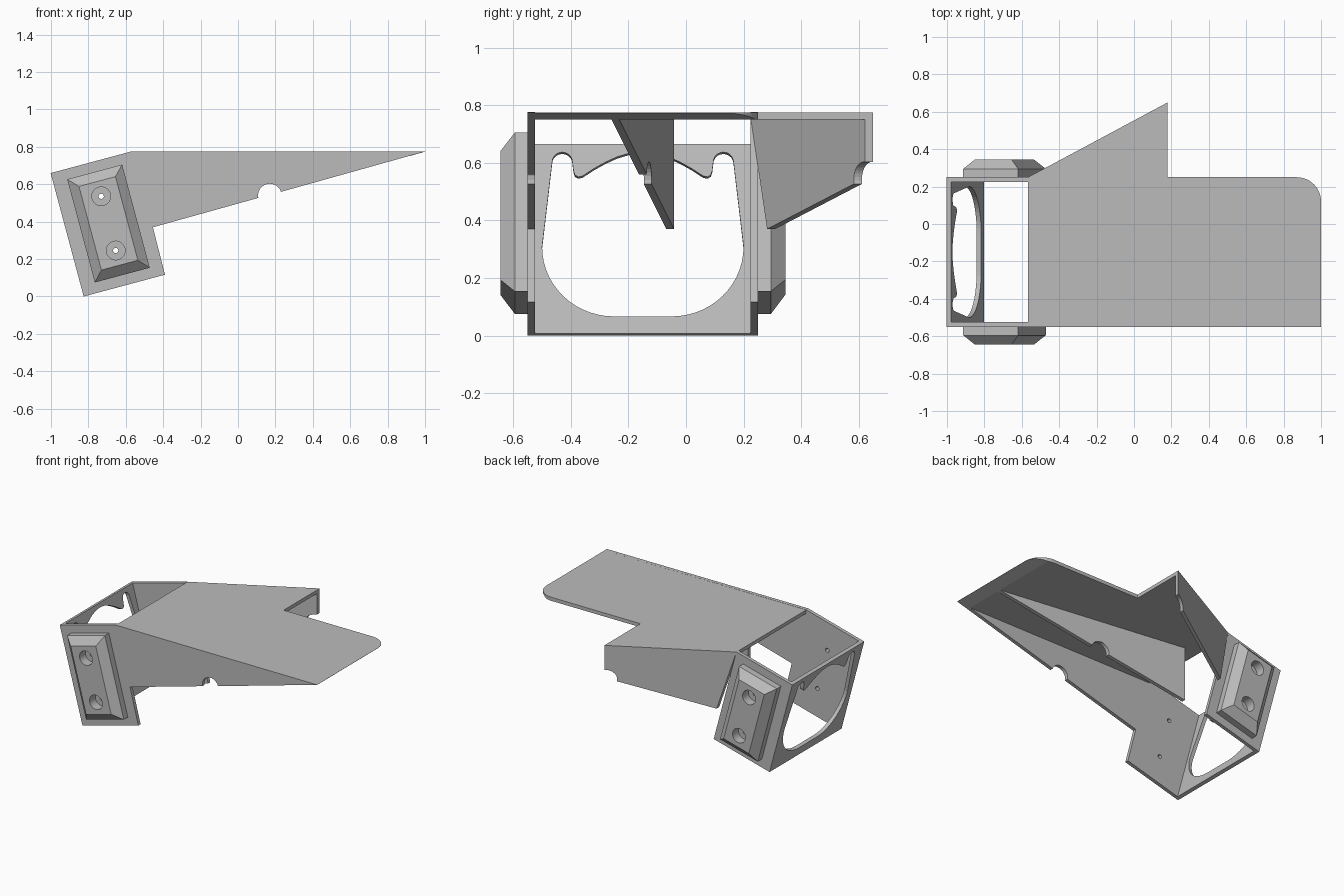
import bpy, bmesh, math
from mathutils import Vector

if "Cube" in bpy.data.objects:
    bpy.data.objects.remove(bpy.data.objects["Cube"])

grey = bpy.data.materials.new("plain grey")
grey.diffuse_color = (0.5, 0.5, 0.5, 1)
grey.use_nodes = True
grey.node_tree.nodes["Principled BSDF"].inputs["Base Color"].default_value = grey.diffuse_color

TILT = math.radians(15)
C, S = math.cos(TILT), math.sin(TILT)
MID = -0.15          # y of the box centre plane
T = 0.025            # sheet thickness
BOX_W, BOX_H = 0.45, 0.683


def tilt(u, v):
    """Tilted box coordinates to world x, z."""
    return (-0.825 + u * C - v * S, u * S + v * C)


# Placement rules: (a, b) lie in the profile, t is the thickness direction
def side(a, b, t): return (a, t, b)
def box(a, b, t): return (tilt(a, b)[0], t, tilt(a, b)[1])
def panel(a, b, t): return (tilt(t, b)[0], a, tilt(t, b)[1])
def flat(a, b, t): return (a, b, t)


def finish(name, bm):
    bmesh.ops.recalc_face_normals(bm, faces=bm.faces)
    me = bpy.data.meshes.new(name)
    bm.to_mesh(me)
    bm.free()
    me.materials.append(grey)
    ob = bpy.data.objects.new(name, me)
    bpy.context.collection.objects.link(ob)
    return ob


def loft(name, rings, place, slope_cut=False):
    """Solid through a list of (profile, t) rings."""
    bm = bmesh.new()
    rows = [[bm.verts.new(place(a, b, t)) for a, b in pts] for pts, t in rings]
    bm.faces.new(rows[0])
    bm.faces.new(rows[-1])
    n = len(rows[0])
    for r, q in zip(rows, rows[1:]):
        for i in range(n):
            j = (i + 1) % n
            bm.faces.new((r[i], r[j], q[j], q[i]))
    if slope_cut:    # trims the plate end to a sharp wedge
        bmesh.ops.bisect_plane(bm, geom=bm.verts[:] + bm.edges[:] + bm.faces[:],
                               plane_co=(1, 0, 0.774), plane_no=(0.405, 0, -1.455),
                               clear_outer=True)
        bmesh.ops.holes_fill(bm, edges=[e for e in bm.edges if e.is_boundary], sides=0)
    return finish(name, bm)


def prism(name, pts, t0, t1, place, **kw):
    return loft(name, [(pts, t0), (pts, t1)], place, **kw)


def arc(cx, cz, r, a0, a1, n):
    return [(cx + r * math.cos(math.radians(a0 + (a1 - a0) * i / n)),
             cz + r * math.sin(math.radians(a0 + (a1 - a0) * i / n))) for i in range(n + 1)]


def cut(ob, cutter):
    cutter.hide_render = True
    m = ob.modifiers.new("cut", 'BOOLEAN')
    m.operation, m.solver, m.object = 'DIFFERENCE', 'EXACT', cutter
    bpy.context.view_layer.objects.active = ob
    bpy.ops.object.modifier_apply(modifier=m.name)
    bpy.data.objects.remove(cutter)


def rect(u0, u1, v0, v1):
    return [(u0, v0), (u1, v0), (u1, v1), (u0, v1)]


# Side walls of the tilted box; the front one carries on as the long wedge
notch = arc(0.17, 0.54, 0.063, 192, 18, 14)
front_wall = prism("front_wall",
                   [tilt(0, 0), tilt(BOX_W, 0), (-0.455, 0.37)] + notch +
                   [(1, 0.775), tilt(BOX_W, BOX_H), tilt(0, BOX_H)],
                   MID - 0.4, MID - 0.4 + T, side)
back_wall = prism("back_wall", rect(0, BOX_W, 0, BOX_H), MID + 0.4 - T, MID + 0.4, box)

# End panel with its scalloped opening
end_panel = prism("end_panel", [(MID - 0.375, 0), (MID + 0.375, 0),
                                (MID + 0.375, BOX_H), (MID - 0.375, BOX_H)], 0, T, panel)
half = (arc(0.10, 0.312, 0.25, -90, 0, 14) + arc(0.28, 0.618, 0.035, 0, 180, 10) +
        [(0.241, 0.585), (0.236, 0.571), (0.225, 0.564), (0.21, 0.567), (0.17, 0.594),
         (0.13, 0.617), (0.09, 0.636), (0.045, 0.650)])
opening = ([(MID + a, b) for a, b in half] + [(MID, 0.655)] +
           [(MID - a, b) for a, b in reversed(half)])
cut(end_panel, prism("opening_cutter", opening, -0.1, 0.1, panel))

# Top plate with side wing, rounded corner and wedge-shaped end
prism("top_plate",
      [(-0.567, -0.525), (1, -0.525)] + arc(0.87, 0.12, 0.13, 0, 90, 14) +
      [(0.18, 0.25), (0.18, 0.65), (-0.567, 0.25)],
      0.75, 0.775, flat, slope_cut=True)

# Slanted middle rib under the plate
prism("middle_rib", [(-0.455, 0.37)] + notch + [(0.91, 0.75), (-0.455, 0.75)],
      -0.0135, 0.0135, lambda a, b, t: (a, -0.055 - 0.139 * (a + 0.455) + t, b))

# Slanted wall under the wing
prism("wing_wall", [(-0.455, 0.37)] + arc(0.17, 0.54, 0.063, 192, 81, 10) +
      [(0.18, 0.75), (-0.56, 0.75)],
      -0.028, 0, lambda a, b, t: (a, 0.25 + 0.5355 * (a + 0.567) + t, b))

# Chamfered mounting pads with stepped screw holes, one on each side
for label, s, wall in (("front", -1, front_wall), ("back", 1, back_wall)):
    def y(d): return MID + s * (0.4 + d)
    base = rect(0.077, 0.381, 0.057, 0.628)
    top = rect(0.128, 0.330, 0.112, 0.575)
    pad = loft(label + "_pad", [(base, y(0)), (base, y(0.045)), (top, y(0.095))], box)
    for v in (0.193, 0.493):
        pin = arc(0.229, v, 0.014, 0, 345, 23)
        bore = arc(0.229, v, 0.05, 0, 348.75, 31)
        cut(pad, prism("bore_cutter", bore, y(0.03), y(0.2), box))
        cut(pad, prism("pin_cutter", pin, y(-0.1), y(0.15), box))
        cut(wall, prism("pin_cutter", pin, y(-0.1), y(0.15), box))
